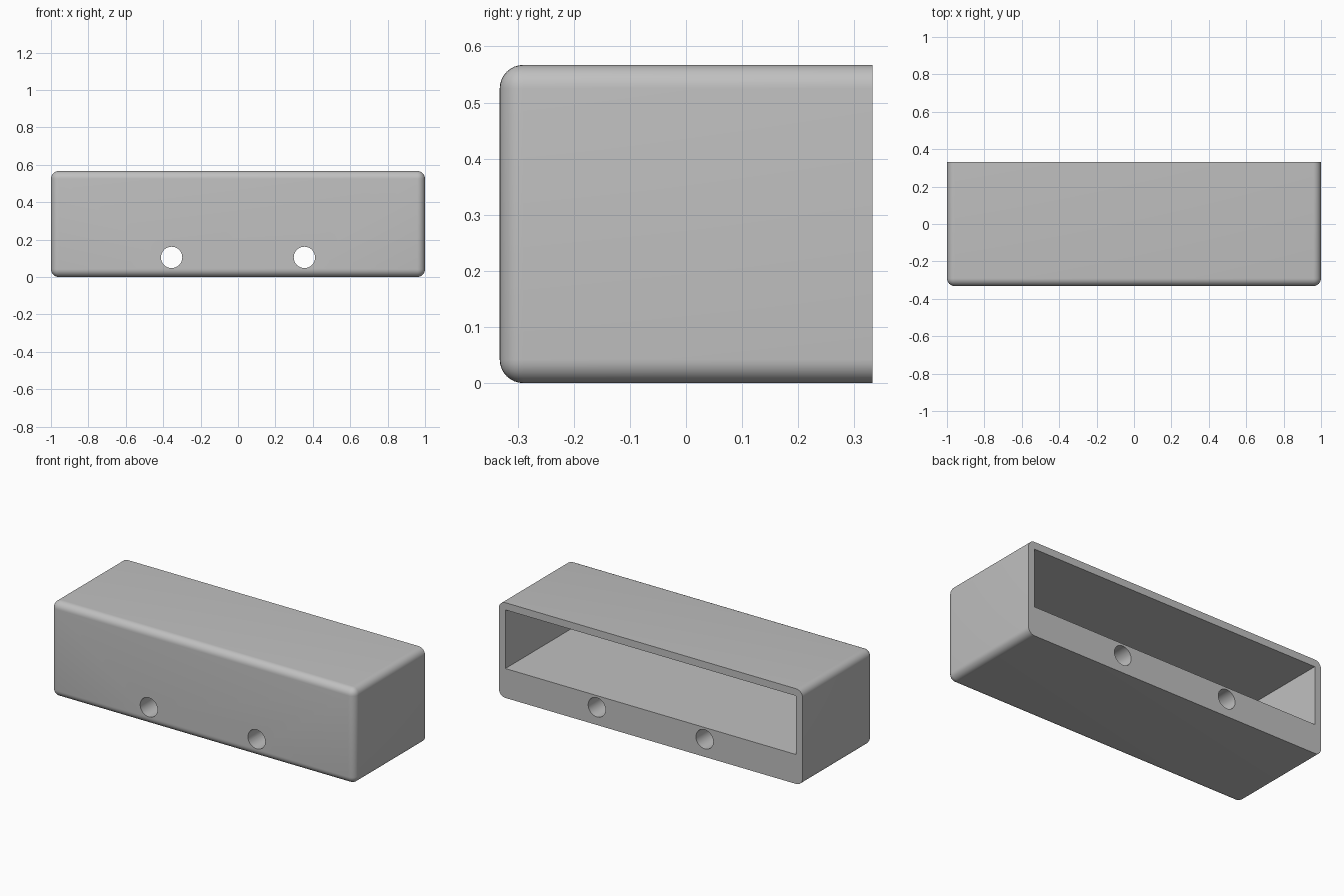
import bpy
import bmesh
import math

LENGTH, DEPTH, HEIGHT = 2.0, 0.664, 0.567
WALL, FILLET = 0.043, 0.042
FLOOR_Z = 0.175
HOLE_X, HOLE_Z, HOLE_R = 0.355, 0.105, 0.057

default = bpy.data.objects.get("Cube")
if default:
    bpy.data.objects.remove(default, do_unlink=True)

grey = bpy.data.materials.new("light grey")
grey.use_nodes = True
colour = (0.527, 0.527, 0.527, 1)
grey.diffuse_color = colour
grey.node_tree.nodes["Principled BSDF"].inputs["Base Color"].default_value = colour


def box(name, low, high):
    """Box between two opposite corners."""
    bm = bmesh.new()
    bmesh.ops.create_cube(bm, size=1)
    for v in bm.verts:
        v.co = [h if c > 0 else l for c, l, h in zip(v.co, low, high)]
    mesh = bpy.data.meshes.new(name)
    bm.to_mesh(mesh)
    bm.free()
    obj = bpy.data.objects.new(name, mesh)
    bpy.context.collection.objects.link(obj)
    obj.data.materials.append(grey)
    return obj


def cut(target, cutter):
    """Subtract the cutter, then remove it."""
    cutter.hide_render = True
    mod = target.modifiers.new("cut", 'BOOLEAN')
    mod.operation = 'DIFFERENCE'
    mod.solver = 'EXACT'
    mod.object = cutter
    bpy.context.view_layer.objects.active = target
    bpy.ops.object.modifier_apply(modifier=mod.name)
    bpy.data.objects.remove(cutter, do_unlink=True)


# Housing: every edge rounded except the rim of the open back
x, y = LENGTH / 2, DEPTH / 2
housing = box("housing", (-x, -y, 0), (x, y, HEIGHT))
bm = bmesh.new()
bm.from_mesh(housing.data)
edges = [e for e in bm.edges if any(v.co.y < 0 for v in e.verts)]
bmesh.ops.bevel(bm, geom=edges, offset=FILLET, segments=8, profile=0.5,
                affect='EDGES', clamp_overlap=True)
bm.to_mesh(housing.data)
bm.free()

# Cavity open to the back, above a thick base
cut(housing, box("cavity_cutter", (WALL - x, WALL - y, FLOOR_Z),
                 (x - WALL, y + 0.1, HEIGHT - WALL)))

# Pair of holes running through the base from front to back
for side in (-1, 1):
    bpy.ops.mesh.primitive_cylinder_add(
        vertices=48, radius=HOLE_R, depth=DEPTH + 0.2,
        location=(side * HOLE_X, 0, HOLE_Z), rotation=(math.pi / 2, 0, 0))
    hole = bpy.context.object
    hole.name = "hole_cutter"
    hole.data.materials.append(grey)
    cut(housing, hole)

# Smooth fillets and hole walls, crisp rims
bpy.ops.object.select_all(action='DESELECT')
housing.select_set(True)
bpy.context.view_layer.objects.active = housing
bpy.ops.object.shade_smooth_by_angle(angle=math.radians(30))
